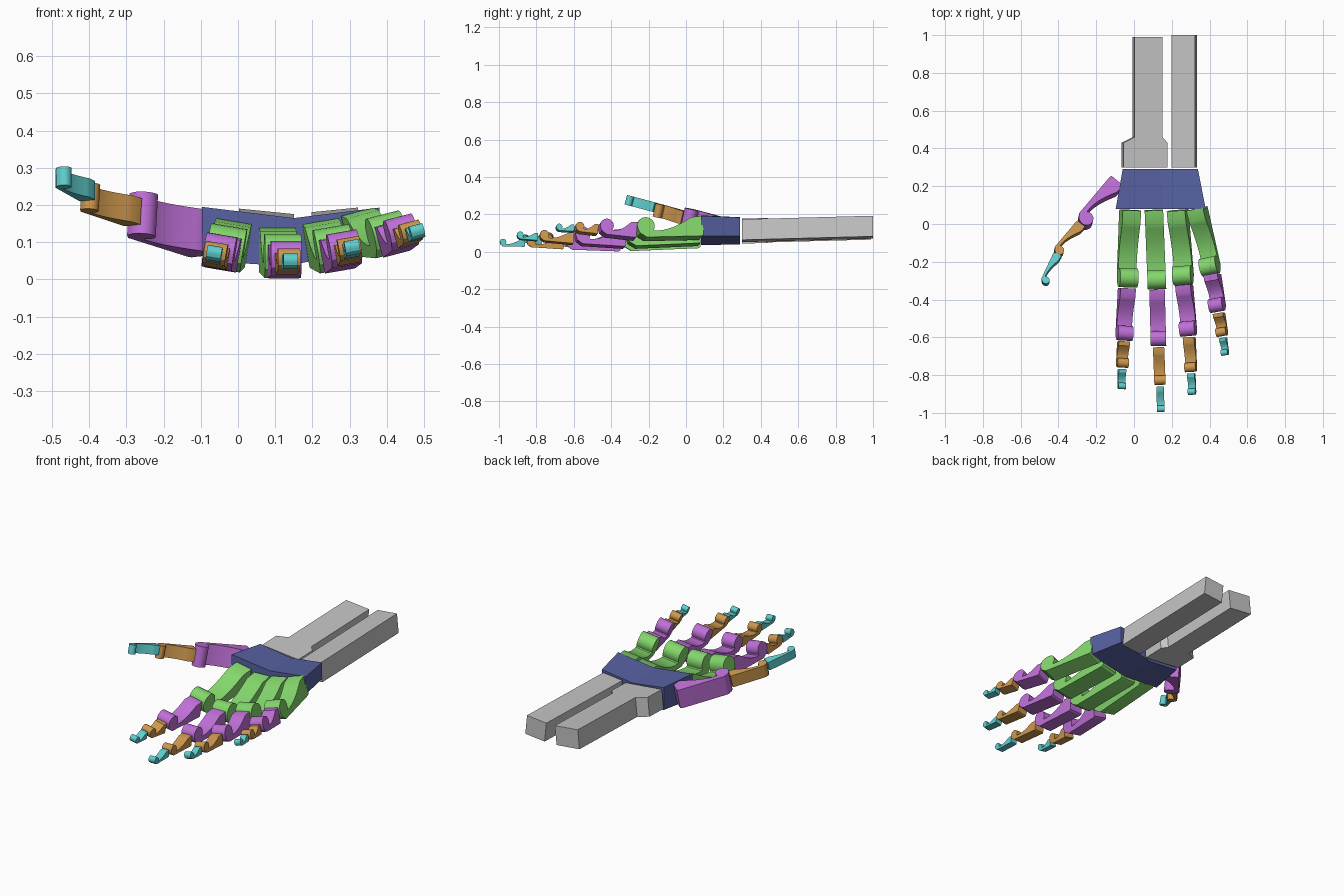
import bpy, bmesh, math
from mathutils import Vector

if "Cube" in bpy.data.objects:
    bpy.data.objects.remove(bpy.data.objects["Cube"])


def material(name, rgb):
    m = bpy.data.materials.new(name)
    m.diffuse_color = (*rgb, 1)
    m.use_nodes = True
    m.node_tree.nodes["Principled BSDF"].inputs["Base Color"].default_value = m.diffuse_color
    return m


GREEN = material("leaf green", (0.23, 0.68, 0.15))
PURPLE = material("violet", (0.52, 0.16, 0.68))
ORANGE = material("ochre", (0.61, 0.31, 0.075))
TEAL = material("turquoise", (0.12, 0.62, 0.62))
BLUE = material("slate blue", (0.095, 0.12, 0.36))
GRAY = material("light gray", (0.56, 0.56, 0.56))


def loft(name, ring_a, ring_b, mat):
    """Closed solid between two matching outlines."""
    bm = bmesh.new()
    a = [bm.verts.new(p) for p in ring_a]
    b = [bm.verts.new(p) for p in ring_b]
    n = len(a)
    bm.faces.new(a)
    bm.faces.new(b[::-1])
    for i in range(n):
        j = (i + 1) % n
        bm.faces.new((a[j], a[i], b[i], b[j]))
    bmesh.ops.recalc_face_normals(bm, faces=bm.faces)
    me = bpy.data.meshes.new(name)
    bm.to_mesh(me)
    bm.free()
    me.materials.append(mat)
    ob = bpy.data.objects.new(name, me)
    bpy.context.collection.objects.link(ob)
    return ob


def bone_profile(length, h):
    """Side outline: tall base, scooped neck, round head, flat underside."""
    r = min(0.43 * h, 0.2 * length)
    pts = [(0, 0.06 * h), (0.03 * length, 0), (length - r, 0)]
    cx, cz, rz = length - r, 0.57 * h, 0.43 * h
    pts.append((length - 0.25 * r, 0.22 * h))
    for i in range(15):                      # round head
        t = math.radians(-25 + 235 * i / 14)
        pts.append((cx + r * math.cos(t), cz + rz * math.sin(t)))
    u0, u1 = pts[-1][0] - 0.1 * r, 0.17 * length
    for i in range(11):                      # scooped neck up to the base
        t = i / 10
        z = 0.31 + 0.64 * (1 - math.cos(t * math.pi / 2)) ** 1.1
        pts.append((u0 + (u1 - u0) * t, z * h))
    pts.append((0, h))
    return pts


def bone(name, start, end, width, height, up, mat):
    s, e = Vector(start), Vector(end)
    d = (e - s).normalized()
    up = Vector(up)
    up = (up - d * up.dot(d)).normalized()
    side = d.cross(up) * (width / 2)
    ring = [s + d * u + up * v for u, v in bone_profile((e - s).length, height)]
    ob = loft(name, [p + side for p in ring], [p - side for p in ring], mat)
    bpy.ops.object.select_all(action='DESELECT')
    ob.select_set(True)
    bpy.context.view_layer.objects.active = ob
    bpy.ops.object.shade_smooth_by_angle(angle=math.radians(30))


# Fingers: lean of the upward axis, size factor, underside joints from wrist to tip
FINGERS = {
    "index": (0.17, 1.0, [(-.03, .08, .04), (-.045, -.337, .025), (-.06, -.622, .03),
                          (-.067, -.767, .045), (-.068, -.88, .052)]),
    "middle": (0.0, 1.0, [(.105, .08, .02), (.122, -.347, .002), (.13, -.652, .013),
                          (.138, -.858, .027), (.142, -1.0, .03)]),
    "ring": (-0.17, 1.0, [(.24, .08, .04), (.273, -.323, .022), (.297, -.6, .04),
                          (.306, -.79, .058), (.311, -.91, .068)]),
    "little": (-0.26, 0.93, [(.345, .09, .075), (.425, -.268, .067), (.456, -.472, .09),
                             (.475, -.6, .105), (.488, -.7, .112)]),
}
SEGMENTS = [("palm_bone", GREEN, .098, .118), ("near_bone", PURPLE, .082, .092),
            ("mid_bone", ORANGE, .06, .058), ("tip_bone", TEAL, .04, .04)]
for finger, (lean, k, joints) in FINGERS.items():
    for i, (part, mat, w, h) in enumerate(SEGMENTS):
        a, b = Vector(joints[i]), Vector(joints[i + 1])
        gap = (b - a).normalized() * 0.004
        bone(f"{finger}_{part}", a + gap, b - gap, w * k, h * k, (lean, 0, 1), mat)

# Thumb, lying on its side with the scooped face toward the fingers
THUMB_UP = (0.75, -0.65, 0.1)
bone("thumb_base_bone", (-.125, .245, .115), (-.315, .02, .175), .115, .085, THUMB_UP, PURPLE)
bone("thumb_mid_bone", (-.303, .012, .178), (-.435, -.145, .222), .072, .055, THUMB_UP, ORANGE)
bone("thumb_tip_bone", (-.425, -.155, .235), (-.498, -.31, .276), .052, .045,
     (0.9, -0.4, 0.1), TEAL)

# Wrist block with a shallow folded top and bottom
front = [(-.097, .195), (.15, .165), (.38, .193), (.375, .085), (.13, .036), (-.095, .05)]
back = [(-.06, .185), (.14, .158), (.338, .184), (.335, .085), (.13, .04), (-.06, .055)]
loft("wrist_block", [(x, .08, z) for x, z in front],
     [(x, .29, z) for x, z in back], BLUE)


def forearm(name, outline, mid_x, top, depth, lean):
    """Flat outline, gently pitched and rolled, with thickness."""
    upper = [Vector((x, y, top + 0.027 * (y - .3) - lean * (x - mid_x)))
             for x, y in outline]
    down = Vector((-lean, 0, -1)) * depth
    loft(name, upper, [p + down for p in upper], GRAY)


# Forearm bones
forearm("wide_forearm_bone", [(-.055, .3), (.178, .3), (.178, .43), (.15, .46), (.15, .99),
                              (.003, .99), (.003, .46), (-.055, .43)], .08, .164, .11, .1)
forearm("narrow_forearm_bone", [(.198, .3), (.322, .3), (.322, 1), (.198, 1)],
        .26, .168, .11, -.1)
